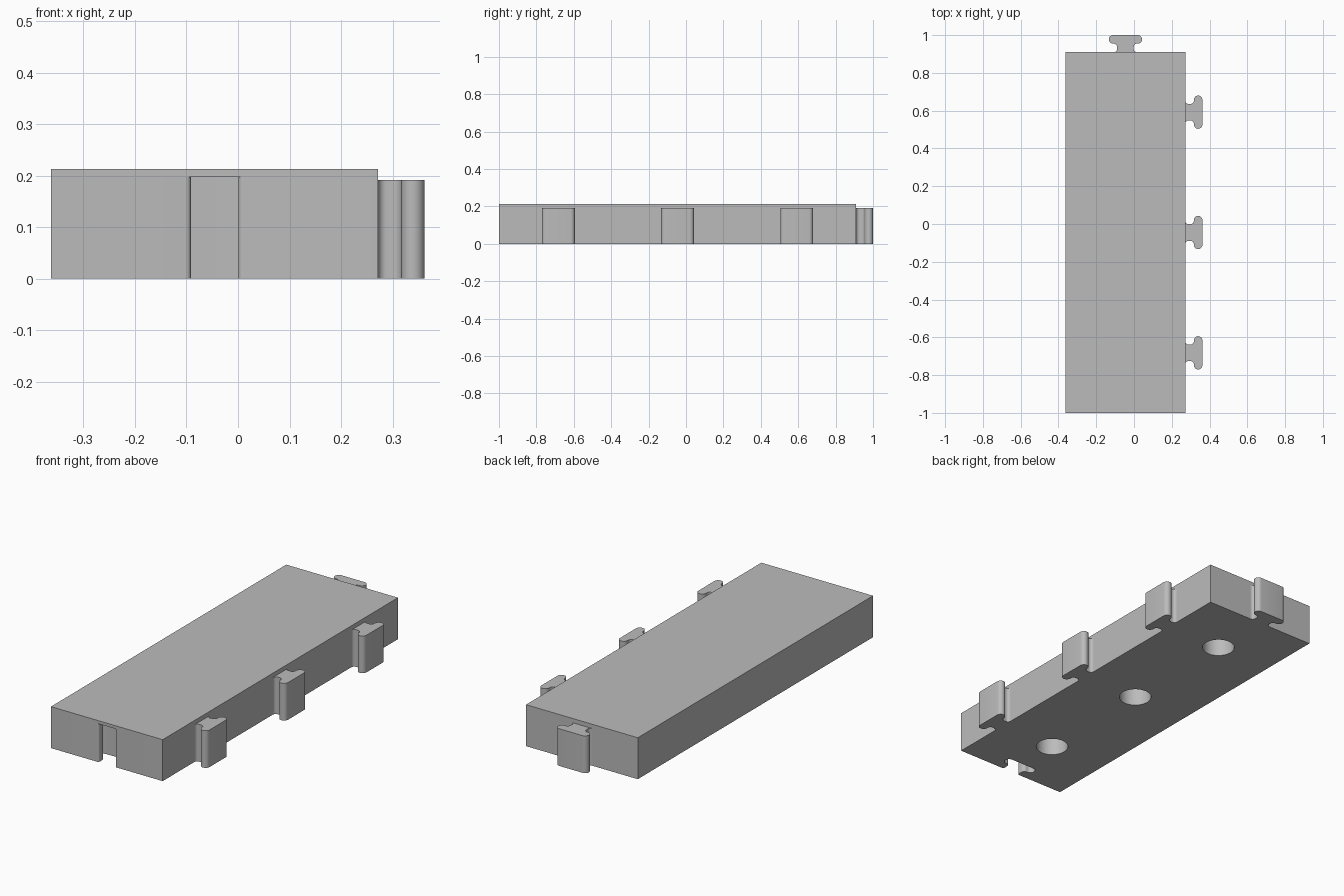
import bpy, bmesh, math
from mathutils import Matrix, Vector

cube = bpy.data.objects.get("Cube")
if cube:
    bpy.data.objects.remove(cube, do_unlink=True)

grey = bpy.data.materials.new("plain grey")
grey.use_nodes = True
grey.diffuse_color = (0.5, 0.5, 0.5, 1)
grey.node_tree.nodes["Principled BSDF"].inputs["Base Color"].default_value = (0.5, 0.5, 0.5, 1)

LEFT, RIGHT, FRONT, BACK = -0.363, 0.272, -1.0, 0.91
HEIGHT, TAB_HEIGHT, SLOT_HEIGHT = 0.213, 0.191, 0.197
MID_X, MID_Y, PITCH = (LEFT + RIGHT) / 2, (FRONT + BACK) / 2, 0.637


def arc(cx, cy, r, start, end, steps=8):
    angles = [math.radians(start + (end - start) * i / steps) for i in range(steps + 1)]
    return [(cx + r * math.cos(a), cy + r * math.sin(a)) for a in angles]


def t_profile(neck, head, depth, lip, inner, sink=0.0):
    """T outline growing along +y from y = 0, with rounded neck and head."""
    mid = depth / 2
    tip = depth / 4
    half = [(neck + lip, -sink)] if sink else []
    half += arc(neck + lip, lip, lip, 270, 180)
    half += arc(neck + inner, mid - inner, inner, 180, 90)
    half += arc(head - tip, mid + tip, tip, -90, 90, 12)
    return half + [(-x, y) for x, y in reversed(half)]


def prism(name, outline, z0, z1, matrix=Matrix()):
    bm = bmesh.new()
    face = bm.faces.new([bm.verts.new((x, y, z0)) for x, y in outline])
    top = bmesh.ops.extrude_face_region(bm, geom=[face])["geom"]
    bmesh.ops.translate(bm, vec=(0, 0, z1 - z0),
                        verts=[v for v in top if isinstance(v, bmesh.types.BMVert)])
    bmesh.ops.transform(bm, matrix=matrix, verts=bm.verts)
    bmesh.ops.remove_doubles(bm, verts=bm.verts, dist=0.00001)
    bmesh.ops.recalc_face_normals(bm, faces=bm.faces)
    mesh = bpy.data.meshes.new(name)
    bm.to_mesh(mesh)
    bm.free()
    obj = bpy.data.objects.new(name, mesh)
    bpy.context.collection.objects.link(obj)
    mesh.materials.append(grey)
    return obj


def smooth(obj):
    bpy.ops.object.select_all(action="DESELECT")
    obj.select_set(True)
    bpy.context.view_layer.objects.active = obj
    bpy.ops.object.shade_smooth_by_angle(angle=math.radians(35))


# Main slab
body = prism("slab", [(LEFT, FRONT), (RIGHT, FRONT), (RIGHT, BACK), (LEFT, BACK)], 0, HEIGHT)

# Front slot and round blind holes cut from below
cutters = [prism("slot_cutter", t_profile(0.046, 0.091, 0.094, 0.01, 0.018, sink=0.02),
                 -0.05, SLOT_HEIGHT, Matrix.Translation((MID_X, FRONT, 0)))]
for i in (-1, 0, 1):
    cutters.append(prism("hole_cutter", arc(0, 0, 0.078, 0, 352.5, 47), -0.05, TAB_HEIGHT,
                         Matrix.Translation((MID_X, MID_Y + i * PITCH, 0))))
for cutter in cutters:
    cutter.hide_render = True
    mod = body.modifiers.new("cut", "BOOLEAN")
    mod.operation, mod.solver, mod.object = "DIFFERENCE", "EXACT", cutter
    bpy.context.view_layer.objects.active = body
    bpy.ops.object.modifier_apply(modifier=mod.name)
    bpy.data.objects.remove(cutter, do_unlink=True)
smooth(body)

# Connector tabs: one at the back, three along the left side
tab = t_profile(0.044, 0.088, 0.09, 0.016, 0.018)
smooth(prism("back_tab", tab, 0, TAB_HEIGHT, Matrix.Translation((MID_X, BACK, 0))))
for i, label in ((-1, "front"), (0, "middle"), (1, "rear")):
    place = Matrix.Translation((RIGHT, MID_Y + i * PITCH, 0)) @ Matrix.Rotation(-math.pi / 2, 4, "Z")
    smooth(prism("side_tab_" + label, tab, 0, TAB_HEIGHT, place))
